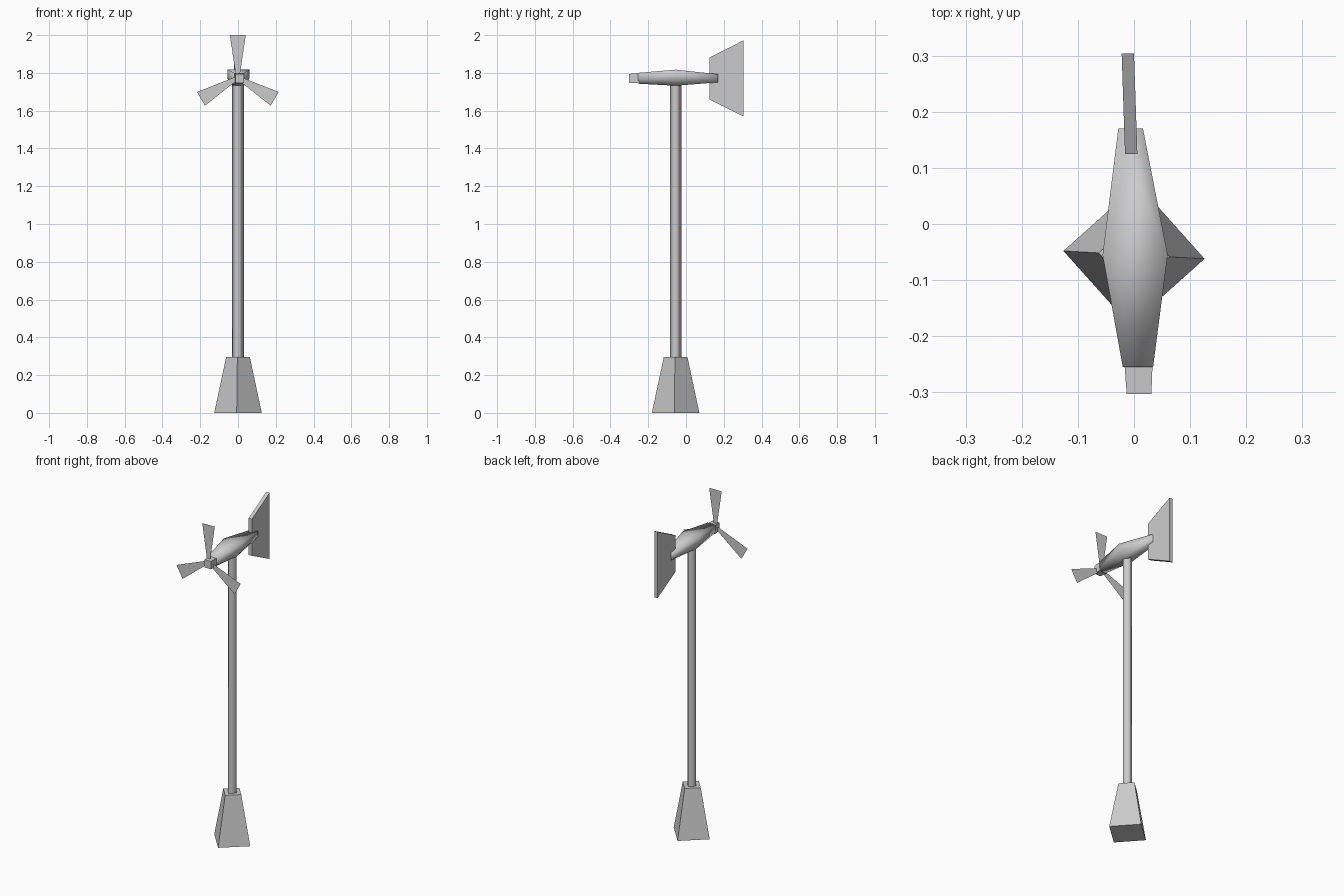
import bpy, bmesh
from math import sin, cos, pi, radians
from mathutils import Matrix, Vector

cube = bpy.data.objects.get("Cube")
if cube:
    bpy.data.objects.remove(cube, do_unlink=True)

grey = bpy.data.materials.new("plain grey")
grey.use_nodes = True
COLOUR = (0.6, 0.6, 0.6, 1)
grey.diffuse_color = COLOUR
grey.node_tree.nodes["Principled BSDF"].inputs["Base Color"].default_value = COLOUR

AXIS_Y = -0.055   # mast centre
ROTOR_Z = 1.775   # rotor centre


def add_part(name, bm, smooth):
    bmesh.ops.recalc_face_normals(bm, faces=bm.faces)
    for f in bm.faces:
        f.smooth = smooth
    mesh = bpy.data.meshes.new(name)
    bm.to_mesh(mesh)
    bm.free()
    mesh.materials.append(grey)
    bpy.context.collection.objects.link(bpy.data.objects.new(name, mesh))


def loft(name, rings, smooth=False, caps=True):
    """Skin matching rings of points and optionally cap both ends."""
    bm = bmesh.new()
    loops = [[bm.verts.new(p) for p in ring] for ring in rings]
    n = len(loops[0])
    for a, b in zip(loops, loops[1:]):
        for i in range(n):
            j = (i + 1) % n
            bm.faces.new((a[i], a[j], b[j], b[i]))
    if caps:
        bm.faces.new(loops[0])
        bm.faces.new(loops[-1])
    add_part(name, bm, smooth)


def square(radius, z):
    """Square standing corner-on to the front, turned very slightly."""
    angles = [i * pi / 2 - radians(3.2) for i in range(4)]
    return [(radius * cos(a), AXIS_Y + radius * sin(a), z) for a in angles]


def box_ring(y, cx, half, low, high):
    return [(cx - half, y, low), (cx + half, y, low),
            (cx + half, y, high), (cx - half, y, high)]


def keel_ring(y, cx, half, keel, low, side, high):
    """Flat top, upright sides and a narrower underside."""
    return [(cx - keel, y, low), (cx + keel, y, low), (cx + half, y, side),
            (cx + half, y, high), (cx - half, y, high), (cx - half, y, side)]


# Foot and square mast, whose ends are buried in the foot and body
loft("tapered_foot", [square(0.126, 0), square(0.063, 0.295)])
loft("mast", [square(0.031, 0.29), square(0.031, 1.75)], smooth=True, caps=False)

# Generator body, tapering to both ends
loft("generator_body", [
    keel_ring(-0.255, 0.007, 0.027, 0.016, 1.743, 1.763, 1.80),
    keel_ring(AXIS_Y, 0.002, 0.058, 0.03, 1.732, 1.77, 1.817),
    keel_ring(0.17, -0.006, 0.022, 0.014, 1.75, 1.763, 1.793),
], smooth=True)

# Rotor hub
loft("rotor_hub", [box_ring(-0.303, 0.009, 0.022, 1.747, 1.795),
                   box_ring(-0.25, 0.008, 0.025, 1.745, 1.797)])

# Tail fin
loft("tail_fin", [box_ring(0.125, -0.005, 0.011, 1.659, 1.882),
                  box_ring(0.304, -0.011, 0.011, 1.57, 1.972)])

# Three sheet blades, flaring outwards from the hub
for i in range(3):
    spin = Matrix.Rotation(i * 2 * pi / 3, 3, 'Y')
    centre = Vector((-0.001, -0.281, ROTOR_Z))
    bm = bmesh.new()
    outline = ((-0.01, 0.01), (0.01, 0.01), (0.042, 0.225), (-0.042, 0.225))
    bm.faces.new([bm.verts.new(centre + spin @ Vector((x, 0, r))) for x, r in outline])
    add_part(f"rotor_blade_{i + 1}", bm, False)
